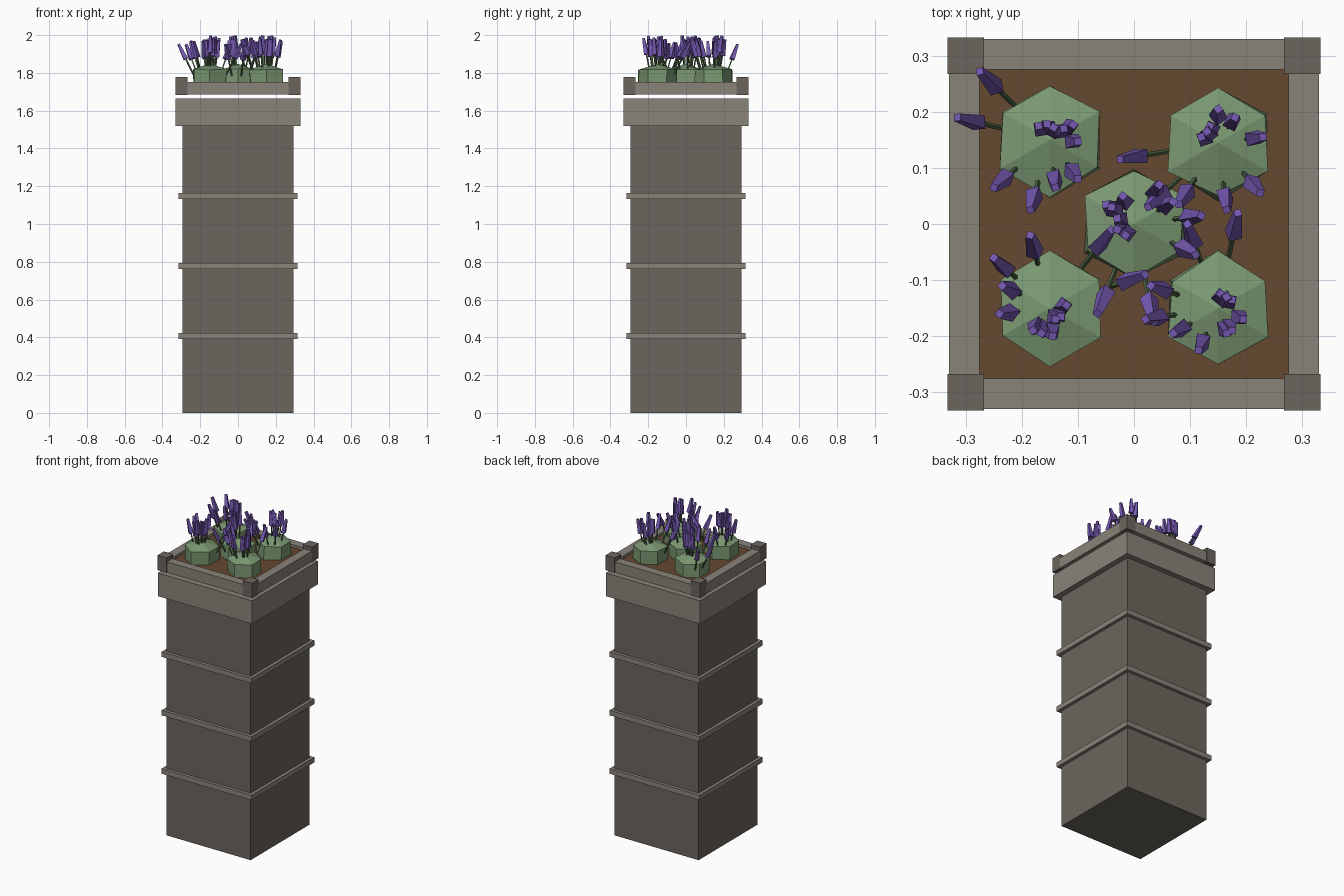
import bpy, bmesh, random
from math import sin, cos, pi, hypot
from mathutils import Vector, Matrix

if "Cube" in bpy.data.objects:
    bpy.data.objects.remove(bpy.data.objects["Cube"])

random.seed(4)


def material(name, rgb):
    m = bpy.data.materials.new(name)
    m.diffuse_color = (*rgb, 1)
    m.use_nodes = True
    m.node_tree.nodes["Principled BSDF"].inputs["Base Color"].default_value = m.diffuse_color
    return m


STONE = material("dark_stone", (0.15, 0.13, 0.11))
TRIM = material("light_stone", (0.25, 0.225, 0.19))
SOIL = material("soil", (0.13, 0.065, 0.03))
LEAF = material("leaf", (0.2, 0.32, 0.17))
STEM = material("stem", (0.09, 0.15, 0.07))
BLOOM = material("bloom", (0.18, 0.1, 0.45))


def finish(name, bm, mat):
    bmesh.ops.recalc_face_normals(bm, faces=bm.faces)
    me = bpy.data.meshes.new(name)
    bm.to_mesh(me)
    bm.free()
    me.materials.append(mat)
    ob = bpy.data.objects.new(name, me)
    bpy.context.collection.objects.link(ob)


def box(name, x0, x1, y0, y1, z0, z1, mat):
    bm = bmesh.new()
    mx = Matrix.Translation(((x0 + x1) / 2, (y0 + y1) / 2, (z0 + z1) / 2))
    mx = mx @ Matrix.Diagonal((x1 - x0, y1 - y0, z1 - z0, 1))
    bmesh.ops.create_cube(bm, size=1, matrix=mx)
    finish(name, bm, mat)


def slab(name, half, z0, z1, mat):
    box(name, -half, half, -half, half, z0, z1, mat)


def tapered(bm, a, b, r1, r2, sides, spin=0):
    """Cone section running from point a to point b."""
    d = b - a
    rot = d.to_track_quat('Z', 'Y').to_matrix().to_4x4()
    mx = Matrix.Translation((a + b) / 2) @ rot @ Matrix.Rotation(spin, 4, 'Z')
    bmesh.ops.create_cone(bm, cap_ends=True, segments=sides, radius1=r1,
                          radius2=r2, depth=d.length, matrix=mx)


# Pillar, bands and cap
slab("pillar", 0.295, 0, 1.53, STONE)
for i in range(3):
    slab(f"band_{i + 1}", 0.315, 0.392 + 0.37 * i, 0.424 + 0.37 * i, TRIM)
slab("cap", 0.33, 1.518, 1.665, TRIM)

# Planter rim floating just above the cap, with corner blocks and soil
for s, tag in ((-1, "a"), (1, "b")):
    lo, hi = sorted((s * 0.275, s * 0.33))
    box(f"rim_x_{tag}", -0.33, 0.33, lo, hi, 1.685, 1.752, TRIM)
    box(f"rim_y_{tag}", lo, hi, -0.275, 0.275, 1.685, 1.752, TRIM)
    for t, tag2 in ((-1, "a"), (1, "b")):
        lx, hx = sorted((s * 0.267, s * 0.332))
        ly, hy = sorted((t * 0.267, t * 0.332))
        box(f"corner_{tag}{tag2}", lx, hx, ly, hy, 1.683, 1.777, STONE)
slab("soil", 0.275, 1.69, 1.735, SOIL)

# Bush centres, each with the plan positions of its flower tips
PLANTS = {
    (-0.15, 0.15): [(-.17, .175), (-.155, .178), (-.143, .172), (-.125, .17), (-.108, .177), (-.1, .147),
                    (-.275, .272), (-.315, .19), (-.25, .065), (-.185, .025), (-.14, .065), (-.1, .08)],
    (0.15, 0.145): [(.12, .155), (.13, .165), (.135, .175), (.15, .205), (.18, .19), (.23, .155),
                    (.225, .055), (.165, .025), (-.025, .115), (.025, .03), (.08, .035)],
    (0, 0): [(-.05, .035), (-.04, .03), (-.02, .05), (-.03, .01), (-.03, -.01), (-.015, -.02),
             (.045, .07), (.07, .04), (.12, .015), (.11, -.055), (.035, -.175), (-.065, -.16)],
    (-0.15, -0.15): [(-.18, -.19), (-.165, -.195), (-.145, -.2), (-.14, -.17), (-.13, -.165), (-.12, -.145),
                     (-.24, -.16), (-.235, -.11), (-.25, -.06), (-.185, -.02), (-.04, -.01), (.02, -.09)],
    (0.15, -0.15): [(.155, -.125), (.165, -.13), (.175, -.135), (.195, -.17), (.175, -.19), (.165, -.195),
                    (.115, -.225), (.07, -.195), (.02, -.17), (.03, -.11), (.095, 0), (.185, .02)],
}

for n, ((cx, cy), tips) in enumerate(PLANTS.items(), 1):
    # Leafy mound: six-sided drum with a shallow peak, slightly irregular
    bm = bmesh.new()
    rings = []
    for z in (1.73, 1.815):
        ring = []
        for k in range(6):
            a = pi / 2 + k * pi / 3
            r = random.uniform(0.094, 0.105)
            ring.append(bm.verts.new((cx + r * cos(a), cy + r * sin(a), z + random.uniform(0, .006))))
        rings.append(ring)
    peak = bm.verts.new((cx, cy, 1.848))
    bm.faces.new(rings[0])
    for k in range(6):
        j = (k + 1) % 6
        bm.faces.new((rings[0][k], rings[0][j], rings[1][j], rings[1][k]))
        bm.faces.new((rings[1][k], rings[1][j], peak))
    finish(f"bush_{n}", bm, LEAF)

    # Stems leaning outward, each with a tapered four-sided bloom
    stems, blooms = bmesh.new(), bmesh.new()
    for x, y in tips:
        dx, dy = x - cx, y - cy
        top = 1.998 - 0.2 * max(0, hypot(dx, dy) - 0.05) - random.uniform(0, 0.025)
        base = Vector((cx + 0.5 * dx, cy + 0.5 * dy, 1.785))
        tip = Vector((x, y, top))
        low = tip - (tip - base).normalized() * 0.088
        tapered(stems, base, low, 0.0045, 0.0045, 4)
        tapered(blooms, low, tip, 0.017, 0.009, 4, random.uniform(0, pi))
    finish(f"stems_{n}", stems, STEM)
    finish(f"blooms_{n}", blooms, BLOOM)
